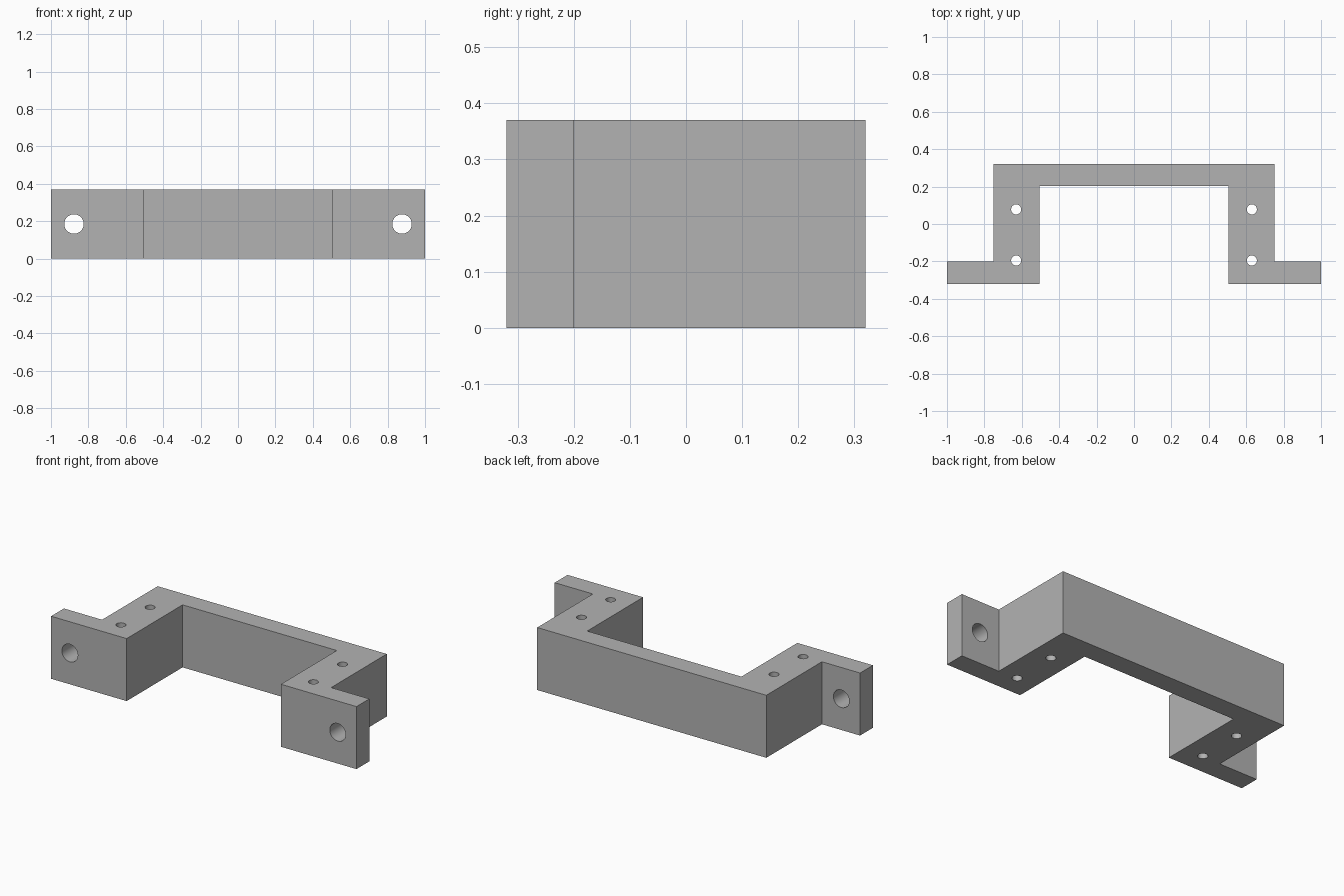
import bpy, bmesh
from math import radians

cube = bpy.data.objects.get("Cube")
if cube:
    bpy.data.objects.remove(cube, do_unlink=True)

HEIGHT = 0.37

# Plain grey finish
grey = bpy.data.materials.new("plain_grey")
grey.use_nodes = True
colour = (0.45, 0.45, 0.45, 1)
grey.diffuse_color = colour
grey.node_tree.nodes["Principled BSDF"].inputs["Base Color"].default_value = colour

# Bracket: half outline mirrored across x, then extruded upward
half = [(0.505, 0.203), (0.505, -0.32), (1, -0.32), (1, -0.2), (0.75, -0.2), (0.75, 0.32)]
outline = half + [(-x, y) for x, y in reversed(half)]
bm = bmesh.new()
base = bm.faces.new([bm.verts.new((x, y, 0)) for x, y in outline])
top = bmesh.ops.extrude_face_region(bm, geom=[base])["geom"]
bmesh.ops.translate(bm, vec=(0, 0, HEIGHT),
                    verts=[v for v in top if isinstance(v, bmesh.types.BMVert)])
bmesh.ops.recalc_face_normals(bm, faces=bm.faces)
mesh = bpy.data.meshes.new("bracket")
bm.to_mesh(mesh)
bm.free()
mesh.materials.append(grey)
bracket = bpy.data.objects.new("bracket", mesh)
bpy.context.collection.objects.link(bracket)


def drill(location, radius, depth, tilt=0):
    """Cut a round hole through the bracket."""
    bpy.ops.mesh.primitive_cylinder_add(vertices=48, radius=radius, depth=depth,
                                        location=location, rotation=(tilt, 0, 0))
    cutter = bpy.context.object
    cutter.name = "hole_cutter"
    cutter.hide_render = True
    cutter.data.materials.append(grey)
    bpy.context.view_layer.objects.active = bracket
    cut = bracket.modifiers.new("hole", "BOOLEAN")
    cut.operation = "DIFFERENCE"
    cut.solver = "EXACT"
    cut.object = cutter
    bpy.ops.object.modifier_apply(modifier=cut.name)
    bpy.data.objects.remove(cutter, do_unlink=True)


for side in (-1, 1):
    # Flange hole, front to back
    drill((side * 0.877, -0.26, HEIGHT / 2), 0.052, 0.3, radians(90))
    # Arm holes, top to bottom
    for y in (-0.195, 0.078):
        drill((side * 0.63, y, HEIGHT / 2), 0.027, 0.6)

# Smooth hole walls, sharp corners
bpy.ops.object.select_all(action="DESELECT")
bracket.select_set(True)
bpy.context.view_layer.objects.active = bracket
bpy.ops.object.shade_smooth_by_angle(angle=radians(30))
